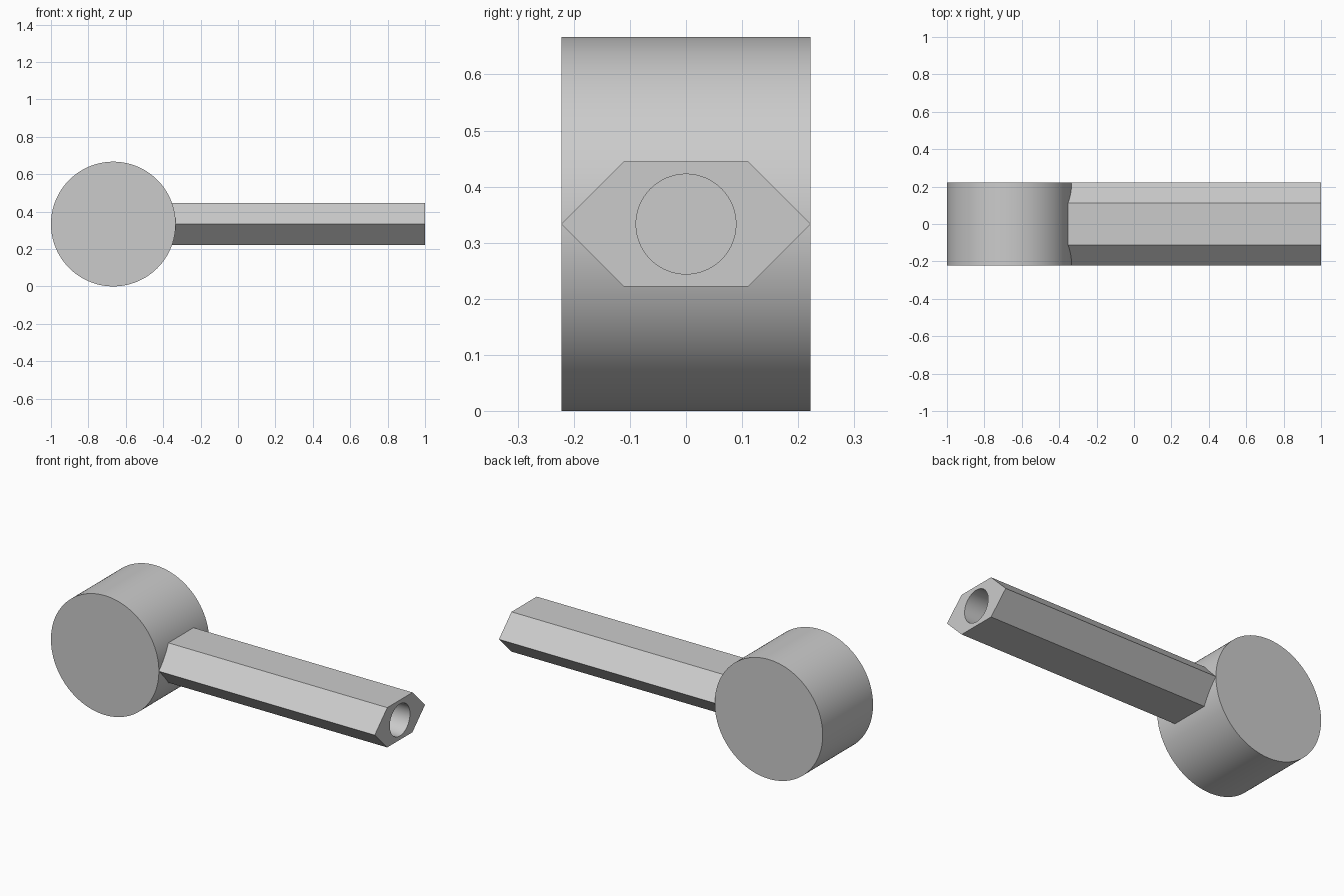
import bpy
import math

if "Cube" in bpy.data.objects:
    bpy.data.objects.remove(bpy.data.objects["Cube"])

R = 1 / 3        # head radius, also the height of the bar axis
HALF = 2 / 9     # half width in y

grey = bpy.data.materials.new("plain_grey")
grey.use_nodes = True
colour = (0.6, 0.6, 0.6, 1)
grey.diffuse_color = colour
grey.node_tree.nodes["Principled BSDF"].inputs["Base Color"].default_value = colour


def cylinder(name, radius, depth, location, rotation, sides=96):
    bpy.ops.mesh.primitive_cylinder_add(vertices=sides, radius=radius, depth=depth,
                                        location=location, rotation=rotation)
    obj = bpy.context.object
    obj.name = name
    obj.data.materials.append(grey)
    return obj


def smooth(obj):
    bpy.ops.object.select_all(action="DESELECT")
    obj.select_set(True)
    bpy.context.view_layer.objects.active = obj
    bpy.ops.object.shade_smooth_by_angle(angle=math.radians(30))


# Round head, axis along y
head = cylinder("round_head", R, 2 * HALF, (R - 1, 0, R), (math.pi / 2, 0, 0), 128)
smooth(head)

# Six-sided bar, its start buried in the head
profile = [(HALF, 0), (HALF / 2, HALF / 2), (-HALF / 2, HALF / 2),
           (-HALF, 0), (-HALF / 2, -HALF / 2), (HALF / 2, -HALF / 2)]
verts = [(x, y, R + z) for x in (-0.42, 1) for y, z in profile]
faces = [tuple(reversed(range(6))), tuple(range(6, 12))]
faces += [(i, (i + 1) % 6, (i + 1) % 6 + 6, i + 6) for i in range(6)]
mesh = bpy.data.meshes.new("six_sided_bar")
mesh.from_pydata(verts, [], faces)
mesh.materials.append(grey)
bar = bpy.data.objects.new("six_sided_bar", mesh)
bpy.context.collection.objects.link(bar)

# Blind round bore in the free end
bore_start, bore_end = -0.3, 1.1
cutter = cylinder("bore_cutter", 0.089, bore_end - bore_start,
                  ((bore_start + bore_end) / 2, 0, R), (0, math.pi / 2, 0))
cutter.hide_render = True
cut = bar.modifiers.new("bore", "BOOLEAN")
cut.operation = "DIFFERENCE"
cut.solver = "EXACT"
cut.object = cutter
bpy.context.view_layer.objects.active = bar
bpy.ops.object.modifier_apply(modifier=cut.name)
bpy.data.objects.remove(cutter)
smooth(bar)
